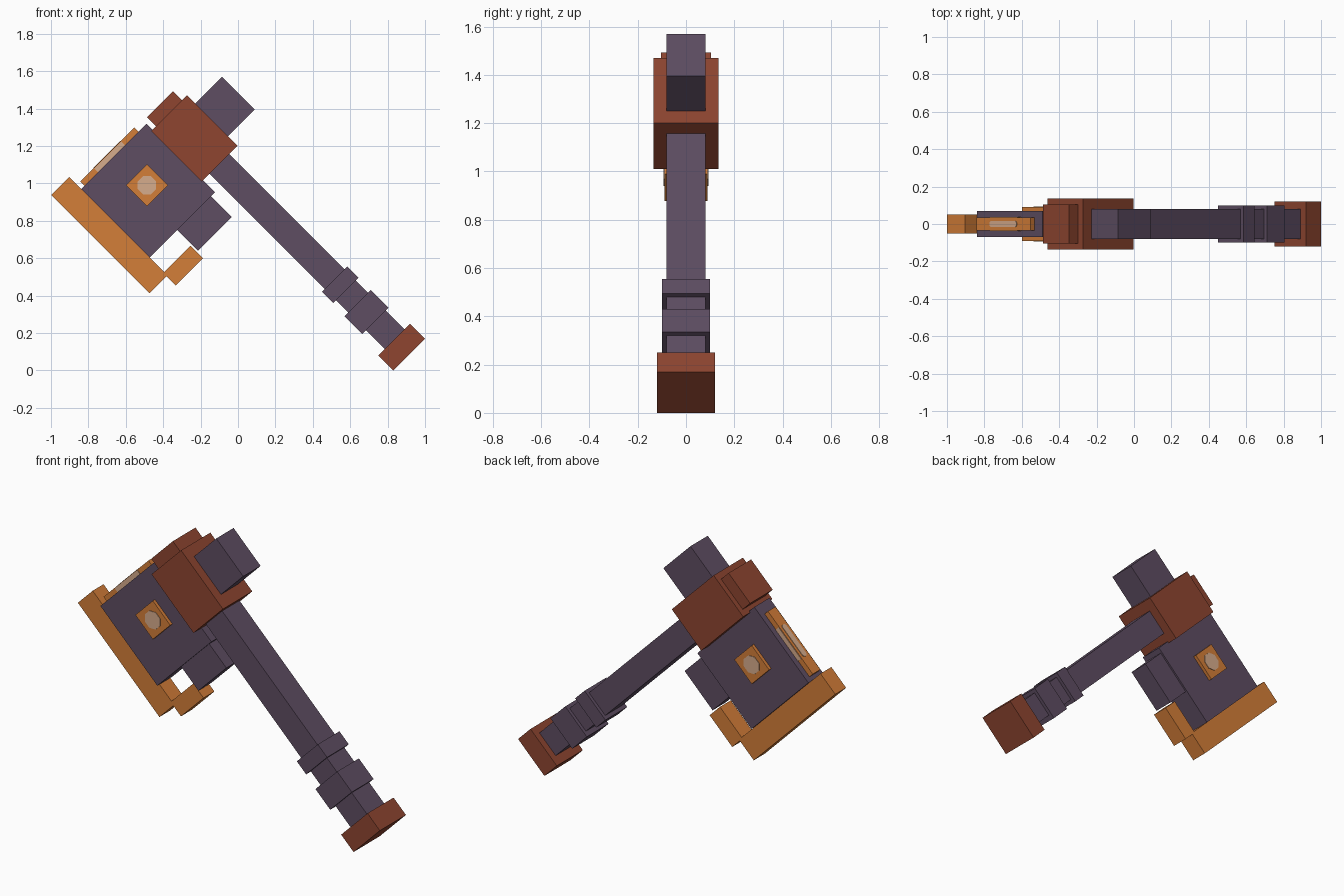
import bpy
import bmesh
import math
from mathutils import Matrix, Vector

cube = bpy.data.objects.get("Cube")
if cube:
    bpy.data.objects.remove(cube, do_unlink=True)

ROOT2 = math.sqrt(2)
TILT = Matrix.Rotation(math.radians(45), 4, 'Y')


def material(name, rgb):
    """Flat material from display colour bytes."""
    lin = [((c / 255 + 0.055) / 1.055) ** 2.4 for c in rgb] + [1.0]
    mat = bpy.data.materials.new(name)
    mat.use_nodes = True
    mat.diffuse_color = lin
    mat.node_tree.nodes["Principled BSDF"].inputs["Base Color"].default_value = lin
    return mat


purple = material("dusky purple", (94, 77, 98))
rust = material("rust red", (142, 69, 48))
orange = material("amber orange", (212, 126, 56))
glow = material("pale peach", (214, 172, 140))


def block(name, mat, s, t, half_depth, clip=None):
    """Tilted box: s = x - z runs down the handle, t = x + z runs across it.
    clip names the axis whose parallel edges are chamfered."""
    size = Vector(((s[1] - s[0]) / ROOT2, 2 * half_depth, (t[1] - t[0]) / ROOT2))
    bm = bmesh.new()
    bmesh.ops.create_cube(bm, size=1, matrix=Matrix.Diagonal(size).to_4x4())
    if clip is not None:
        edges = [e for e in bm.edges
                 if abs((e.verts[0].co - e.verts[1].co).normalized()[clip]) > 0.9]
        width = 0.29 * min(size[i] for i in range(3) if i != clip)
        bmesh.ops.bevel(bm, geom=edges, offset=width, segments=1, affect='EDGES')
    bmesh.ops.recalc_face_normals(bm, faces=bm.faces)
    mesh = bpy.data.meshes.new(name)
    bm.to_mesh(mesh)
    bm.free()
    mesh.materials.append(mat)
    obj = bpy.data.objects.new(name, mesh)
    sc, tc = sum(s) / 2, sum(t) / 2
    obj.matrix_world = Matrix.Translation(((sc + tc) / 2, 0, (tc - sc) / 2)) @ TILT
    bpy.context.collection.objects.link(obj)
    return obj


# Handle with grip bands and pommel
block("handle", purple, (-1.25, 0.70), (0.90, 1.11), 0.08)
block("upper_grip_band", purple, (0.03, 0.15), (0.87, 1.14), 0.10)
block("lower_grip_band", purple, (0.28, 0.47), (0.86, 1.14), 0.10)
block("pommel", rust, (0.67, 0.83), (0.83, 1.17), 0.12)

# Head socket, its cap and the rear hammer
block("head_socket", rust, (-1.744, -1.203), (0.817, 1.198), 0.135)
block("socket_cap", rust, (-1.84, -1.70), (0.866, 1.145), 0.104)
block("rear_hammer", purple, (-1.654, -1.305), (1.15, 1.485), 0.08)

# Axe body and its lower step
block("axe_body", purple, (-1.809, -1.075), (0.131, 0.83), 0.07)
block("body_step", purple, (-1.09, -0.853), (0.425, 0.787), 0.06)

# Cutting edge and hooked tip
block("cutting_edge", orange, (-1.937, -0.885), (-0.06, 0.131), 0.05)
block("hooked_tip", orange, (-0.92, -0.787), (0.12, 0.412), 0.05)

# Gem set through both sides of the body
block("gem_setting", orange, (-1.589, -1.364), (0.39, 0.615), 0.09)
block("gem", glow, (-1.547, -1.407), (0.433, 0.573), 0.093, clip=1)

# Inlay strip on the upper edge with glowing panels
block("inlay_strip", orange, (-1.852, -1.80), (0.166, 0.745), 0.035)
block("inlay_side_panel", glow, (-1.849, -1.80), (0.31, 0.60), 0.038)
block("inlay_top_panel", glow, (-1.856, -1.82), (0.31, 0.60), 0.017, clip=0)
